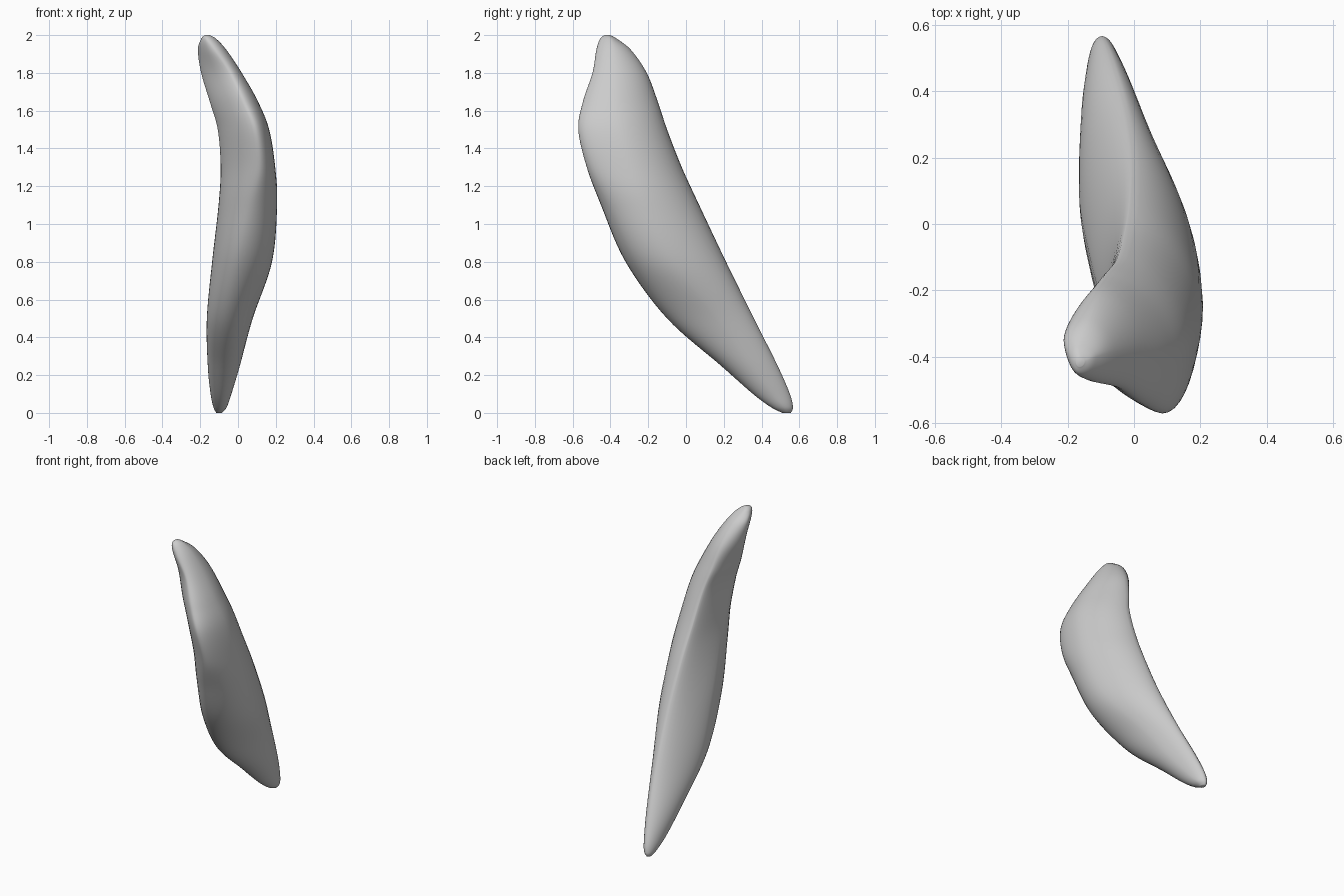
import bpy
import bmesh
import math

cube = bpy.data.objects.get("Cube")
if cube:
    bpy.data.objects.remove(cube, do_unlink=True)

ARC_STEPS = 10   # points on each quarter of a cross-section
LOFT_STEPS = 8   # rings between two neighbouring cross-sections

# Cross-sections: height, then the x, y of the front, right-hand, back and left-hand extremes
SECTIONS = [
    (0, -.1, .51, -.085, .53, -.1, .555, -.115, .53),
    (.03, -.095, .45, -.06, .51, -.095, .566, -.13, .51),
    (.1, -.09, .355, -.035, .45, -.085, .55, -.145, .44),
    (.25, -.08, .185, .01, .33, -.06, .485, -.16, .31),
    (.5, -.05, -.1, .078, .15, -.025, .36, -.165, .08),
    (.8, .01, -.32, .18, -.09, -.005, .212, -.137, -.08),
    (1.1, .07, -.45, .207, -.23, -.01, .07, -.103, -.22),
    (1.3, .11, -.525, .197, -.3, -.025, -.022, -.092, -.29),
    (1.5, .09, -.57, .165, -.36, -.045, -.1, -.107, -.35),
    (1.65, .03, -.545, .105, -.38, -.08, -.15, -.15, -.36),
    (1.8, -.04, -.495, .02, -.375, -.11, -.208, -.195, -.34),
    (1.92, -.12, -.475, -.06, -.385, -.14, -.29, -.212, -.35),
    (1.98, -.16, -.455, -.115, -.4, -.165, -.365, -.195, -.4),
    (2, -.165, -.43, -.15, -.415, -.165, -.4, -.175, -.415),
]


def spline(a, b, c, d, t):
    """Smooth value between b and c."""
    return b + .5 * t * (c - a + t * (2 * a - 5 * b + 4 * c - d
                                      + t * (3 * (b - c) + d - a)))


def quarter(start, end, start_is_y_extreme, power):
    """Curved quarter from one extreme of the section to the next."""
    points = []
    for i in range(ARC_STEPS):
        angle = math.pi / 2 * i / ARC_STEPS
        # powers above one flatten the quarter towards its chord
        fall = math.cos(angle) ** power
        rise = math.sin(angle) ** power
        kx, ky = (rise, 1 - fall) if start_is_y_extreme else (1 - fall, rise)
        points.append((start[0] + (end[0] - start[0]) * kx,
                       start[1] + (end[1] - start[1]) * ky))
    return points


def section_ring(values):
    """Full outline, with flatter quarters on the inner side."""
    z = min(max(values[0], 0), 2)
    corners = [(values[k], values[k + 1]) for k in range(1, 9, 2)]
    inner_back = 1 + .35 * math.sin(math.pi * z / 2)
    inner_front = 1 + .5 * math.sin(math.pi * (z / 2) ** 4)
    powers = (1, 1.15, inner_back, inner_front)
    ring = []
    for k in range(4):
        ring += quarter(corners[k], corners[(k + 1) % 4], k % 2 == 0, powers[k])
    return [(x, y, z) for x, y in ring]


# Interpolated rings from tip to tip
rings = []
last = len(SECTIONS) - 1
for i in range(last):
    near = [SECTIONS[min(max(i + k, 0), last)] for k in (-1, 0, 1, 2)]
    for s in range(LOFT_STEPS):
        rings.append(section_ring([spline(*v, s / LOFT_STEPS) for v in zip(*near)]))
rings.append(section_ring(SECTIONS[last]))

# Lofted body with closed tips
bm = bmesh.new()
loops = [[bm.verts.new(p) for p in ring] for ring in rings]
for low, high in zip(loops, loops[1:]):
    for j in range(len(low)):
        k = (j + 1) % len(low)
        bm.faces.new((low[j], low[k], high[k], high[j]))
bm.faces.new(loops[0][::-1])
bm.faces.new(loops[-1])
bmesh.ops.recalc_face_normals(bm, faces=bm.faces)
mesh = bpy.data.meshes.new("curved_body")
bm.to_mesh(mesh)
bm.free()
mesh.shade_smooth()

body = bpy.data.objects.new("curved_body", mesh)
bpy.context.collection.objects.link(body)

# Plain grey surface
grey = bpy.data.materials.new("light_grey")
grey.use_nodes = True
colour = (.6, .6, .6, 1)
grey.diffuse_color = colour
grey.node_tree.nodes["Principled BSDF"].inputs["Base Color"].default_value = colour
mesh.materials.append(grey)
